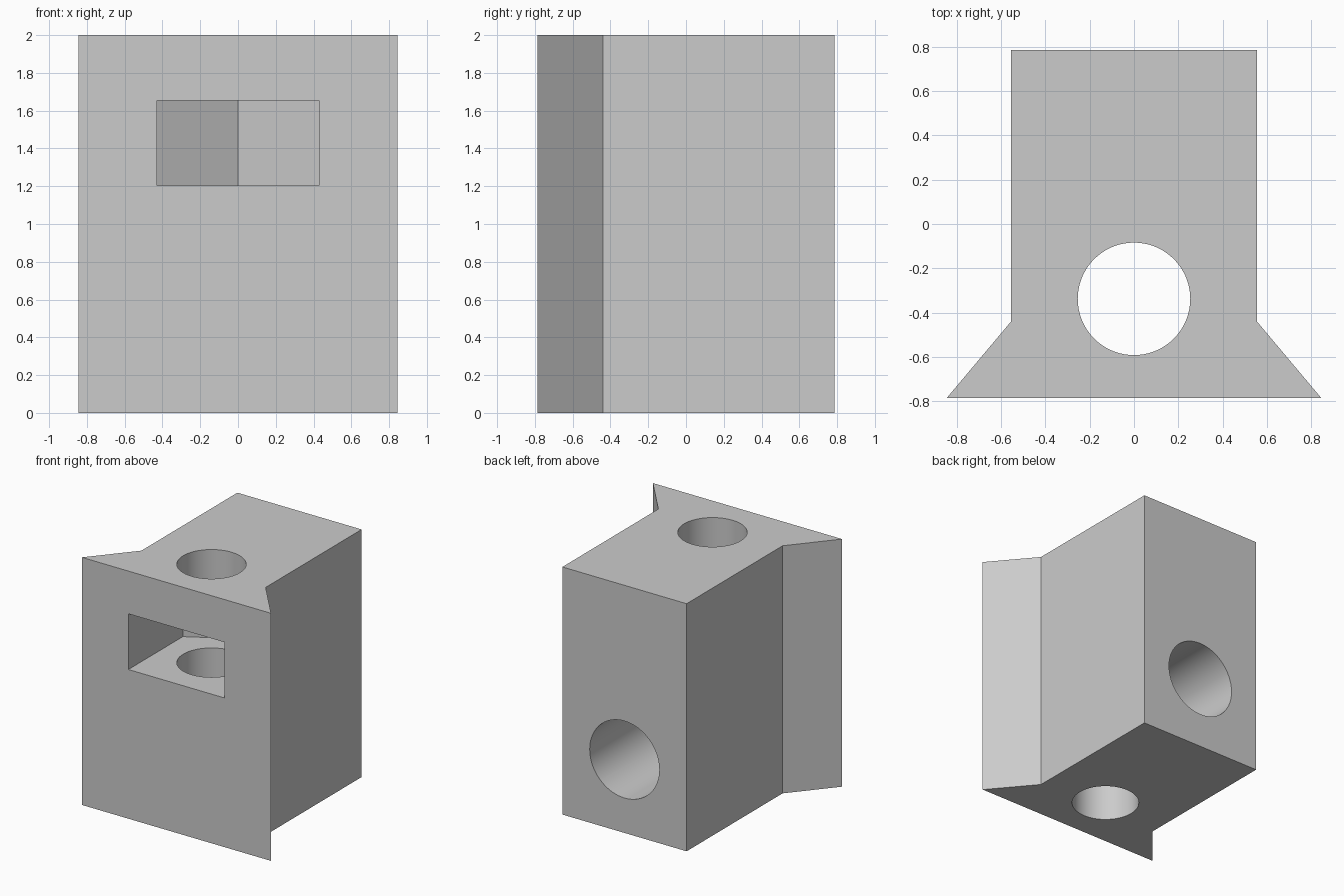
import bpy
import bmesh
import math
from mathutils import Matrix

cube = bpy.data.objects.get("Cube")
if cube:
    bpy.data.objects.remove(cube, do_unlink=True)

# Single grey plastic
grey = bpy.data.materials.new("light_grey")
grey.use_nodes = True
colour = (0.6, 0.6, 0.6, 1)
grey.diffuse_color = colour
grey.node_tree.nodes["Principled BSDF"].inputs["Base Color"].default_value = colour


def add_object(name, bm):
    bmesh.ops.recalc_face_normals(bm, faces=bm.faces)
    mesh = bpy.data.meshes.new(name)
    bm.to_mesh(mesh)
    bm.free()
    mesh.materials.append(grey)
    obj = bpy.data.objects.new(name, mesh)
    bpy.context.collection.objects.link(obj)
    return obj


def prism(name, outline, bottom, top):
    """Extrude a plan outline upwards."""
    bm = bmesh.new()
    face = bm.faces.new([bm.verts.new((x, y, bottom)) for x, y in outline])
    new = bmesh.ops.extrude_face_region(bm, geom=[face])["geom"]
    verts = [v for v in new if isinstance(v, bmesh.types.BMVert)]
    bmesh.ops.translate(bm, verts=verts, vec=(0, 0, top - bottom))
    return add_object(name, bm)


def cylinder(name, radius, length, matrix):
    bm = bmesh.new()
    bmesh.ops.create_cone(bm, cap_ends=True, segments=72, radius1=radius,
                          radius2=radius, depth=length, matrix=matrix)
    return add_object(name, bm)


def cut(target, cutter):
    mod = target.modifiers.new("cut", "BOOLEAN")
    mod.operation = "DIFFERENCE"
    mod.solver = "EXACT"
    mod.object = cutter
    bpy.ops.object.modifier_apply(modifier=mod.name)
    bpy.data.objects.remove(cutter, do_unlink=True)


# Block with flared front edges
back, neck, front = 0.785, -0.44, -0.785
half = [(0.845, front), (0.555, neck), (0.555, back)]
block = prism("flared_block", half + [(-x, y) for x, y in reversed(half)], 0, 2)
bpy.context.view_layer.objects.active = block
block.select_set(True)

# Vertical bolt hole, right through
bolt_y = -0.338
cut(block, cylinder("bolt_hole", 0.254, 3, Matrix.Translation((0, bolt_y, 1))))

# Nut pocket: half a hexagon at the back, open to the front
flat = 0.43
corner = flat / math.sqrt(3)
pocket = [(-flat, front - 0.2), (flat, front - 0.2), (flat, bolt_y + corner),
          (0, bolt_y + 2 * corner), (-flat, bolt_y + corner)]
cut(block, prism("nut_pocket", pocket, 1.205, 1.655))

# Blind rod socket in the back
rod_end, rod_start = 0.0, 1.0
turn = Matrix.Rotation(math.pi / 2, 4, "X")
place = Matrix.Translation((0, (rod_end + rod_start) / 2, 0.593))
cut(block, cylinder("rod_socket", 0.311, rod_start - rod_end, place @ turn))

bpy.ops.object.shade_smooth_by_angle(angle=math.radians(25))
